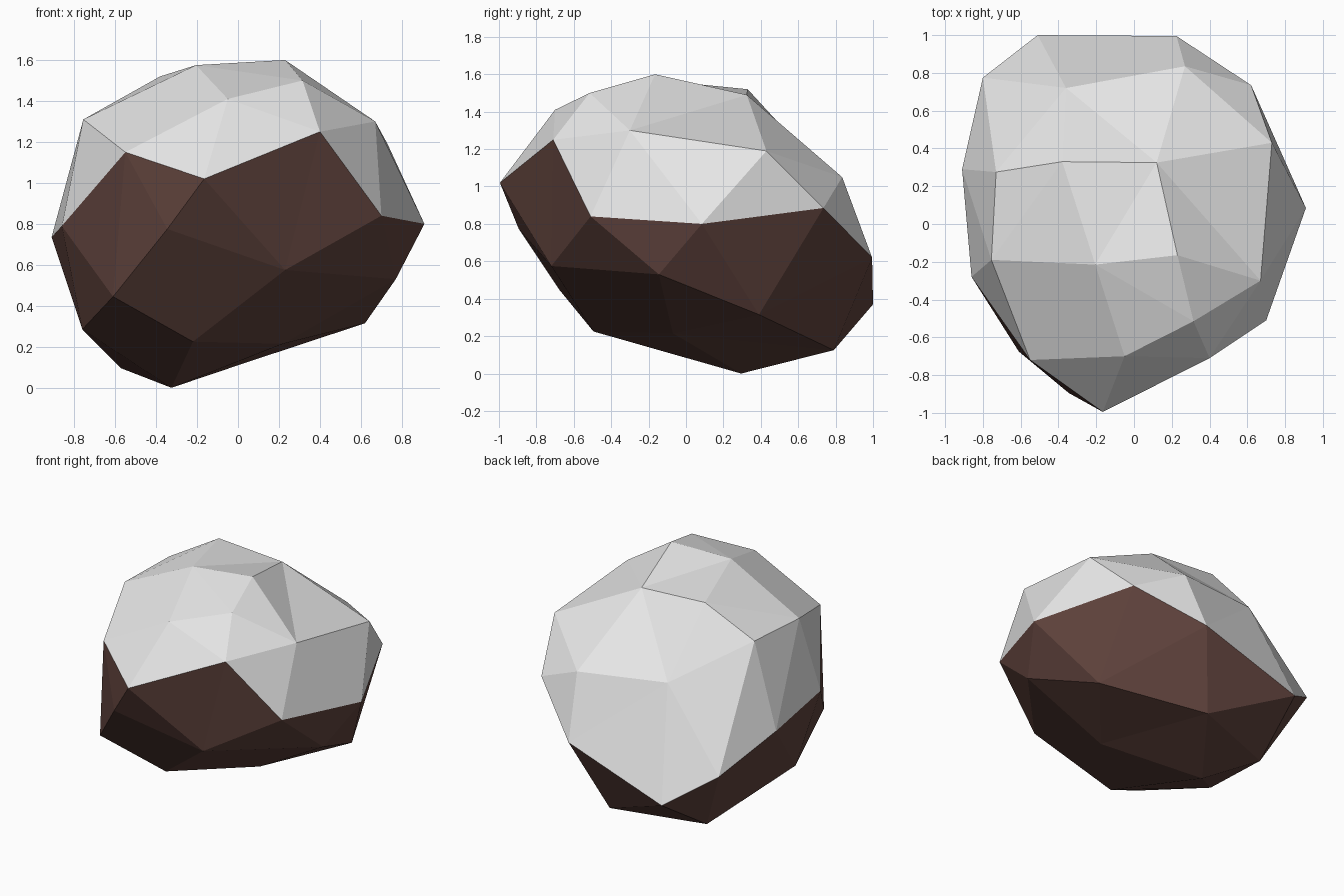
import bpy
import bmesh
from mathutils import Vector

if "Cube" in bpy.data.objects:
    bpy.data.objects.remove(bpy.data.objects["Cube"])

# Corner points of the snow cap (rim and crown)
SNOW = [
    (-.91, .29, .735), (-.86, -.28, .79), (-.755, -.19, 1.31), (-.55, -.72, 1.15),
    (-.165, -.995, 1.02), (.40, -.71, 1.25), (.70, -.51, .84), (.91, .085, .80),
    (.67, -.30, 1.30), (.315, -.515, 1.50), (-.05, -.70, 1.41), (.23, -.165, 1.60),
    (-.205, -.215, 1.575), (-.38, .33, 1.52), (.12, .325, 1.49), (.73, .43, 1.19),
    (.27, .835, 1.05), (.62, .735, .885), (.225, .995, .62), (-.51, 1.0, .37),
    (-.36, .72, 1.095), (-.80, .775, .565), (-.73, .275, 1.32),
]
# Corner points of the bare rock underneath
ROCK = [
    (-.345, -.895, .775), (-.61, -.675, .445), (.23, -.72, .575), (-.22, -.495, .225),
    (-.76, -.14, .285), (-.57, .58, .095), (-.325, .295, 0), (.62, .39, .315),
    (.77, -.145, .53), (.045, .79, .125), (.22, -.07, .215),
]
# Facet diagonals that must run the other way (ends of the unwanted edge)
FLIPS = [(1, 22), (11, 15), (11, 13), (13, 16)]


def material(name, rgb):
    m = bpy.data.materials.new(name)
    m.diffuse_color = (*rgb, 1)
    m.use_nodes = True
    m.node_tree.nodes["Principled BSDF"].inputs["Base Color"].default_value = m.diffuse_color
    return m


# Skin the points: hull them on a sphere, then move each to its real place
points = [Vector(p) for p in SNOW + ROCK]
centre = Vector((0, 0, .8))
bm = bmesh.new()
verts = [bm.verts.new((p - centre).normalized()) for p in points]
bmesh.ops.convex_hull(bm, input=verts)
for a, b in FLIPS:
    edge = bm.edges.get((verts[a], verts[b]))
    if edge:
        bmesh.utils.edge_rotate(edge, True)
for v, p in zip(verts, points):
    v.co = p
bmesh.ops.recalc_face_normals(bm, faces=bm.faces[:])

# Snow covers every facet lying wholly on snow points
snow = set(verts[:len(SNOW)])
for f in bm.faces:
    f.smooth = False
    f.material_index = 0 if all(v in snow for v in f.verts) else 1

mesh = bpy.data.meshes.new("snowy_boulder")
bm.to_mesh(mesh)
bm.free()
mesh.materials.append(material("snow white", (.8, .8, .8)))
mesh.materials.append(material("dark brown rock", (.117, .056, .046)))
boulder = bpy.data.objects.new("snowy_boulder", mesh)
bpy.context.collection.objects.link(boulder)
